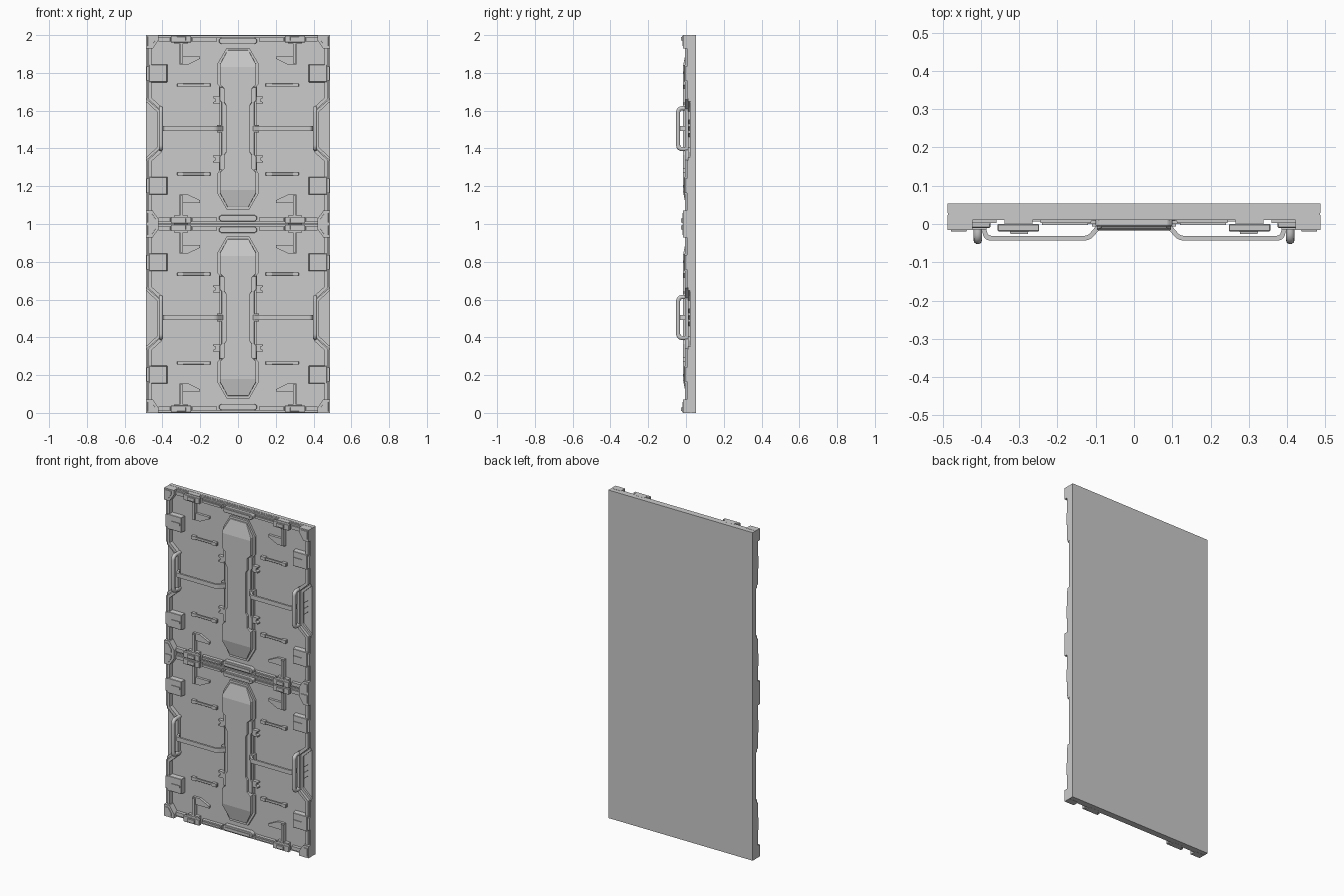
import bpy, bmesh
from mathutils import Vector

if "Cube" in bpy.data.objects:
    bpy.data.objects.remove(bpy.data.objects["Cube"])

BACK = 0.024   # parts on the front are rooted just inside the housing


def copies(mx, mz):
    """Point transforms for both stacked cabinets, with optional x and z mirroring."""
    for u in (0, 1):
        for sx in ((1, -1) if mx else (1,)):
            for fz in ((False, True) if mz else (False,)):
                yield lambda p, u=u, sx=sx, fz=fz: Vector((p[0] * sx, p[1], (1 - p[2] if fz else p[2]) + u))


def finish(name, bm, bevel=0):
    bmesh.ops.recalc_face_normals(bm, faces=bm.faces)
    me = bpy.data.meshes.new(name)
    bm.to_mesh(me)
    bm.free()
    ob = bpy.data.objects.new(name, me)
    bpy.context.collection.objects.link(ob)
    if bevel:
        m = ob.modifiers.new("bevel", 'BEVEL')
        m.width, m.segments, m.limit_method = bevel, 1, 'ANGLE'
    return ob


def prism(name, outlines, front, back=BACK, taper=1.0, mx=True, mz=True, bevel=0):
    """Extrude x-z outlines in y; taper shrinks the front face."""
    bm = bmesh.new()
    for f in copies(mx, mz):
        for pts in outlines:
            cx = sum(p[0] for p in pts) / len(pts)
            cz = sum(p[1] for p in pts) / len(pts)
            a = [bm.verts.new(f((x, back, z))) for x, z in pts]
            b = [bm.verts.new(f((cx + (x - cx) * taper, front, cz + (z - cz) * taper))) for x, z in pts]
            bm.faces.new(a)
            bm.faces.new(b[::-1])
            for i in range(len(pts)):
                j = (i + 1) % len(pts)
                bm.faces.new((a[i], a[j], b[j], b[i]))
    return finish(name, bm, bevel)


def rect(x0, x1, z0, z1):
    return [(x0, z0), (x1, z0), (x1, z1), (x0, z1)]


def mirror4(quarter, cz=0.505):
    """Full closed outline from its upper-right quarter (top to middle)."""
    right = quarter + [(x, -z) for x, z in quarter[::-1]]
    full = right + [(-x, z) for x, z in right[::-1]]
    return [(x, z + cz) for x, z in full]


def slab(name, y0, y1, inset):
    bm = bmesh.new()
    bmesh.ops.create_cube(bm, size=1)
    for v in bm.verts:
        v.co = (v.co.x * (0.974 - inset), (y0 + y1) / 2 + v.co.y * (y1 - y0), 1 + v.co.z * (2 - inset))
    return finish(name, bm)


# Display face and housing behind it
slab("display_face", 0.029, 0.053, 0)
slab("housing", 0.021, 0.030, 0.002)

# Corner blocks
prism("corner_block", [[(0.487, 0), (0.422, 0), (0.422, 0.028), (0.452, 0.072), (0.487, 0.072)]], -0.016)
prism("corner_cap", [[(0.480, 0.006), (0.435, 0.006), (0.435, 0.026), (0.458, 0.06), (0.480, 0.06)]],
      -0.019, -0.01, 0.9)

# Side rails jogging inward around the handles (half, mirrored in z)
outer = [(0.474, 0.07), (0.474, 0.34), (0.418, 0.392), (0.418, 0.5)]
inner = [(0.402, 0.5), (0.402, 0.382), (0.458, 0.332), (0.458, 0.07)]
prism("side_rail", [outer + inner], -0.004)
prism("side_lip", [rect(0.479, 0.487, 0.07, 0.335)], 0.004)
prism("handle_recess_edge", [[(0.487, 0.335), (0.487, 0.352), (0.430, 0.405), (0.430, 0.5),
                              (0.418, 0.5), (0.418, 0.395)]], 0.010)

# Slits in the handle recess
prism("recess_slits", [[(0.435, z), (0.458, z + 0.018), (0.458, z + 0.023), (0.435, z + 0.005)]
                       for z in (0.46, 0.495, 0.53)], 0.014, mz=False)

# Side latches
prism("side_latch", [rect(0.373, 0.474, 0.155, 0.250)], -0.010, taper=0.95, bevel=0.002)
prism("side_latch_plate", [rect(0.385, 0.440, 0.193, 0.207)], -0.014, -0.008)
prism("side_latch_hinge", [rect(0.464, 0.485, 0.165, 0.240)], -0.004)

# Edge latches on top and bottom
prism("edge_latch", [rect(0.248, 0.356, 0.002, 0.038)], -0.019, 0.0, bevel=0.002)
prism("edge_latch_base", [rect(0.265, 0.338, 0.0005, 0.045)], 0.0)
prism("edge_latch_lever", [rect(0.275, 0.325, 0.008, 0.030)], -0.026, -0.015, 0.9)

# Horizontal edge rails and centre grips
prism("edge_rail", [rect(0.0, 0.425, 0.003, 0.012)], 0.010)
prism("inner_edge_rail", [rect(0.110, 0.246, 0.012, 0.034), rect(0.358, 0.422, 0.012, 0.034)], 0.002, taper=0.97)
prism("edge_rail_strip", [rect(0.120, 0.240, 0.018, 0.026)], -0.002, 0.004)
prism("centre_grip", [mirror4([(0.088, 0.017), (0.100, 0.008)], 0.031)], -0.006, mx=False, bevel=0.002)
prism("centre_grip_strip", [rect(-0.085, 0.085, 0.024, 0.036)], -0.010, -0.004, mx=False)

# Gusset brackets
prism("gusset_bracket", [[(0.310, 0.04), (0.310, 0.155), (0.262, 0.155), (0.200, 0.125),
                          (0.200, 0.112), (0.292, 0.112), (0.292, 0.04)]], 0.006)
prism("gusset_rib", [rect(0.292, 0.308, 0.04, 0.150)], -0.004)

# Small horizontal grips
prism("small_grip", [rect(0.145, 0.322, 0.257, 0.273)], 0.006, 0.013, bevel=0.002)
prism("small_grip_feet", [rect(0.150, 0.180, 0.255, 0.275), rect(0.290, 0.318, 0.255, 0.275)], 0.003)

# Central power box: base rim, side wings, clips
prism("box_rim", [mirror4([(0.060, 0.428), (0.108, 0.345), (0.108, 0.235), (0.100, 0.225)])], 0.008, mx=False, mz=False)
prism("box_wing", [[(0.06, 0.285), (0.098, 0.285), (0.098, 0.355), (0.088, 0.365), (0.088, 0.645),
                    (0.098, 0.655), (0.098, 0.725), (0.06, 0.725)]], -0.004, mz=False, bevel=0.002)
prism("box_clip", [[(0.095, 0.325), (0.133, 0.325), (0.133, 0.333), (0.120, 0.338), (0.120, 0.350),
                    (0.133, 0.355), (0.133, 0.363), (0.095, 0.363)]], 0.0)

# Central cover with sloped ends
cover = prism("box_cover", [mirror4([(0.055, 0.415), (0.096, 0.340), (0.096, 0.232), (0.074, 0.212),
                                     (0.074, 0.140), (0.064, 0.125)])], -0.017, mx=False, mz=False)
bm = bmesh.new()
bm.from_mesh(cover.data)
for u in (0, 1):
    for s in (-0.325, 0.325):
        bmesh.ops.bisect_plane(bm, geom=bm.verts[:] + bm.edges[:] + bm.faces[:],
                               plane_co=(0, 0, u + 0.505 + s), plane_no=(0, 0, 1))
for v in bm.verts:
    d = abs((v.co.z % 1) - 0.505) - 0.325
    if v.co.y < 0 and d > 0:
        v.co.y += d * 0.2
bm.to_mesh(cover.data)
bm.free()
m = cover.modifiers.new("bevel", 'BEVEL')
m.width, m.segments, m.limit_method = 0.003, 2, 'ANGLE'
m.angle_limit = 0.9


def fillet(path, r, n=5):
    """Round the inner corners of a path."""
    path = [Vector(p) for p in path]
    out = [path[0]]
    for a, b, c in zip(path, path[1:], path[2:]):
        p, q = b + (a - b).normalized() * r, b + (c - b).normalized() * r
        out += [(1 - t) ** 2 * p + 2 * t * (1 - t) * b + t * t * q for t in [i / n for i in range(n + 1)]]
    return out + [path[-1]]


# Carry handles: round tubes
cu = bpy.data.curves.new("carry_handle", 'CURVE')
cu.dimensions, cu.bevel_depth, cu.bevel_resolution, cu.use_fill_caps = '3D', 0.0115, 3, True
path = fillet([(0.408, 0.022, 0.397), (0.408, -0.0415, 0.397), (0.408, -0.0415, 0.613), (0.408, 0.022, 0.613)], 0.022)
for f in copies(True, False):
    sp = cu.splines.new('POLY')
    sp.points.add(len(path) - 1)
    for pt, p in zip(sp.points, path):
        pt.co = (*f(p), 1)
    sp.use_smooth = True
bpy.context.collection.objects.link(bpy.data.objects.new("carry_handle", cu))

# Horizontal cross bars: flat strip bent along x-y
bm = bmesh.new()
front = fillet([(0.402, 0.0, 0), (0.390, -0.043, 0), (0.116, -0.043, 0), (0.080, -0.004, 0)], 0.014, 4)
rear = fillet([(0.390, 0.0, 0), (0.381, -0.031, 0), (0.121, -0.031, 0), (0.096, -0.002, 0)], 0.010, 4)
for f in copies(True, False):
    rings = [[bm.verts.new(f((p.x, p.y, 0.505 + dz))) for p, dz in
              ((a, -0.013), (a, 0.013), (b, 0.013), (b, -0.013))] for a, b in zip(front, rear)]
    for r, s in zip(rings, rings[1:]):
        for i in range(4):
            bm.faces.new((r[i], r[(i + 1) % 4], s[(i + 1) % 4], s[i]))
    bm.faces.new(rings[0])
    bm.faces.new(rings[-1])
finish("cross_bar", bm)
prism("cross_bar_mount", [rect(0.082, 0.110, 0.485, 0.525)], -0.006, mz=False)
